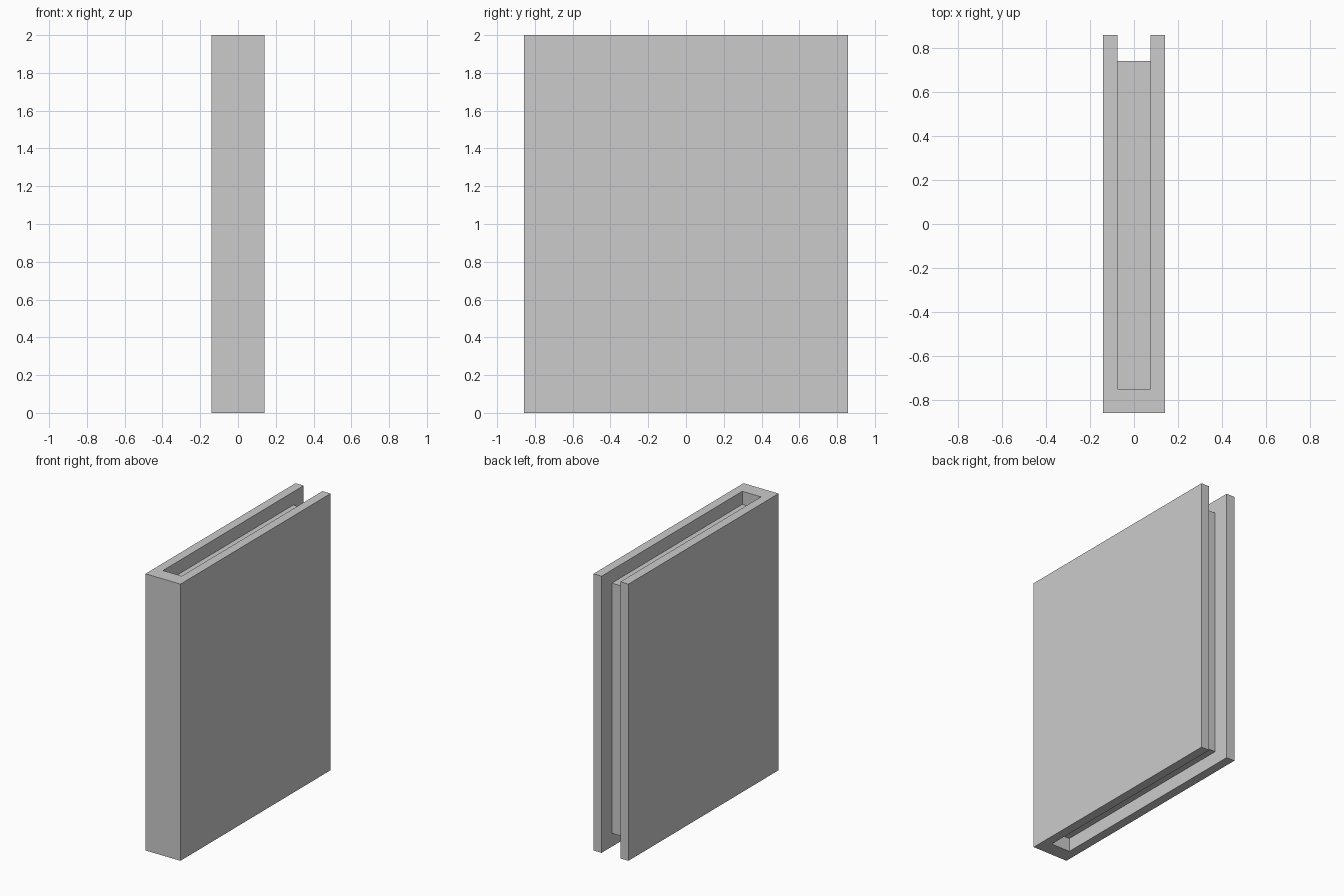
import bpy, bmesh

if "Cube" in bpy.data.objects:
    bpy.data.objects.remove(bpy.data.objects["Cube"])


def prism(name, outline, z0, z1):
    """Extrude a flat xy outline from z0 up to z1."""
    bm = bmesh.new()
    face = bm.faces.new([bm.verts.new((x, y, z0)) for x, y in outline])
    top = bmesh.ops.extrude_face_region(bm, geom=[face])["geom"]
    verts = [g for g in top if isinstance(g, bmesh.types.BMVert)]
    bmesh.ops.translate(bm, verts=verts, vec=(0, 0, z1 - z0))
    bmesh.ops.recalc_face_normals(bm, faces=bm.faces)
    mesh = bpy.data.meshes.new(name)
    bm.to_mesh(mesh)
    bm.free()
    obj = bpy.data.objects.new(name, mesh)
    bpy.context.collection.objects.link(obj)
    return obj


W, D = 0.14, 0.857           # half width and half depth of the cover
IN, SPINE = 0.075, -0.75     # inner half width, inner face of the spine

# Cover: spine and two boards as one U-shaped section
prism("cover", [(-W, -D), (W, -D), (W, D), (IN, D),
                (IN, SPINE), (-IN, SPINE), (-IN, D), (-W, D)], 0, 2)

# Page block, set back from the open edges
prism("pages", [(-IN, SPINE), (IN, SPINE), (IN, 0.74), (-IN, 0.74)], 0.097, 1.905)
